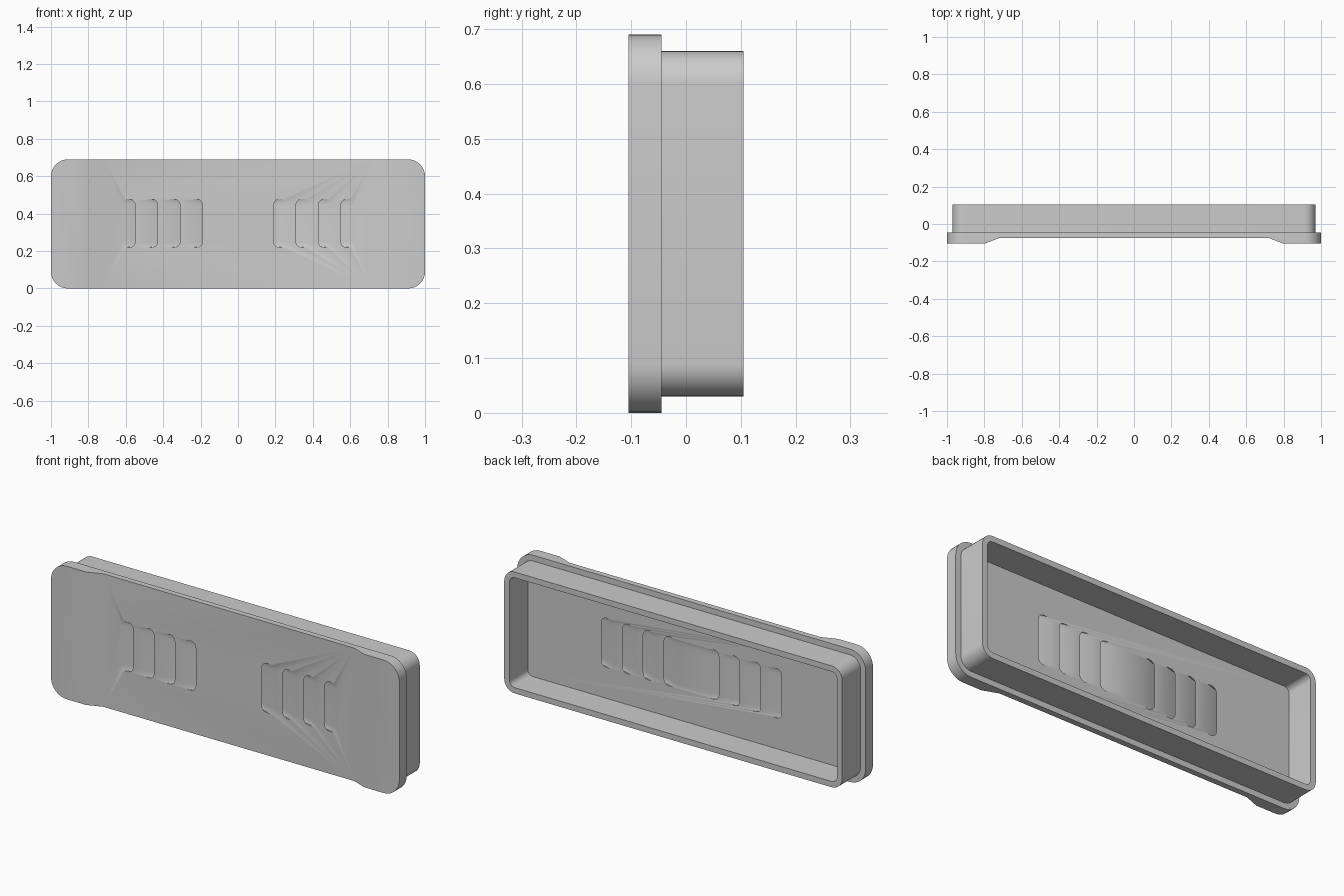
import bpy
import bmesh
import math
from mathutils import Vector

cube = bpy.data.objects.get("Cube")
if cube:
    bpy.data.objects.remove(cube, do_unlink=True)

grey = bpy.data.materials.new("plain grey")
grey.use_nodes = True
colour = (0.6, 0.6, 0.6, 1)
grey.diffuse_color = colour
grey.node_tree.nodes["Principled BSDF"].inputs["Base Color"].default_value = colour

MID = 0.345          # height of the centre line
FACE, BACK = -0.075, -0.045   # front and back of the thin middle panel


def rounded_rect(cx, cz, width, height, radius, steps=8):
    """Outline in x and z, as a list of points."""
    points = []
    for quarter, (sx, sz) in enumerate([(1, 1), (-1, 1), (-1, -1), (1, -1)]):
        for i in range(steps + 1):
            a = math.pi / 2 * (quarter + i / steps)
            points.append((cx + sx * (width / 2 - radius) + radius * math.cos(a),
                           cz + sz * (height / 2 - radius) + radius * math.sin(a)))
    return points


def add_prism(bm, start, end):
    """Join two matching loops of 3D points into a closed solid."""
    a = [bm.verts.new(p) for p in start]
    b = [bm.verts.new(p) for p in end]
    bm.faces.new(a)
    bm.faces.new(b[::-1])
    for i in range(len(a)):
        j = (i + 1) % len(a)
        bm.faces.new((a[j], a[i], b[i], b[j]))


def make_object(name, prisms):
    bm = bmesh.new()
    for start, end in prisms:
        add_prism(bm, start, end)
    bmesh.ops.recalc_face_normals(bm, faces=bm.faces[:])
    mesh = bpy.data.meshes.new(name)
    bm.to_mesh(mesh)
    bm.free()
    mesh.materials.append(grey)
    obj = bpy.data.objects.new(name, mesh)
    bpy.context.collection.objects.link(obj)
    return obj


def slab(outline, y0, y1, shift=0.0):
    """Outline swept from y0 to y1, sliding sideways by shift."""
    return ([Vector((x, y0, z)) for x, z in outline],
            [Vector((x + shift, y1, z)) for x, z in outline])


def combine(target, tool, operation):
    mod = target.modifiers.new(operation.lower(), 'BOOLEAN')
    mod.operation = operation
    mod.solver = 'EXACT'
    mod.object = tool
    bpy.context.view_layer.objects.active = target
    bpy.ops.object.modifier_apply(modifier=mod.name)
    bpy.data.objects.remove(tool, do_unlink=True)


# Front plate with rounded corners
cover = make_object("vent_cover", [slab(rounded_rect(0, MID, 2, 0.69, 0.09), -0.105, BACK)])

# Shallow recess across the middle, with sloped ends
recess = [(-0.853, -0.125), (-0.72, FACE), (0.72, FACE), (0.853, -0.125)]
combine(cover, make_object("recess_cutter", [
    ([Vector((x, y, -0.1)) for x, y in recess],
     [Vector((x, y, 0.8)) for x, y in recess])]), 'DIFFERENCE')

# Rear body, hollowed out to a thin wall
combine(cover, make_object("rear_body", [
    slab(rounded_rect(0, MID, 1.94, 0.63, 0.06), -0.06, 0.105)]), 'UNION')
combine(cover, make_object("cavity_cutter", [
    slab(rounded_rect(0, MID, 1.88, 0.57, 0.03), BACK, 0.2)]), 'DIFFERENCE')

# Louvre slots slanting towards the centre
slots = []
LEAN = 0.103 / (BACK - FACE)
y0, y1 = FACE - 0.015, BACK + 0.015
for side in (-1, 1):
    for i in range(4):
        x = side * (0.225 + 0.12 * i + LEAN * (FACE - y0))
        outline = rounded_rect(x, MID + 0.003, 0.07, 0.256, 0.03, 6)
        slots.append(slab(outline, y0, y1, -side * LEAN * (y1 - y0)))
combine(cover, make_object("slot_cutter", slots), 'DIFFERENCE')

# Smooth the rounded corners, keep the hard edges
bpy.ops.object.select_all(action='DESELECT')
cover.select_set(True)
bpy.context.view_layer.objects.active = cover
bpy.ops.object.shade_smooth_by_angle(angle=math.radians(30))
